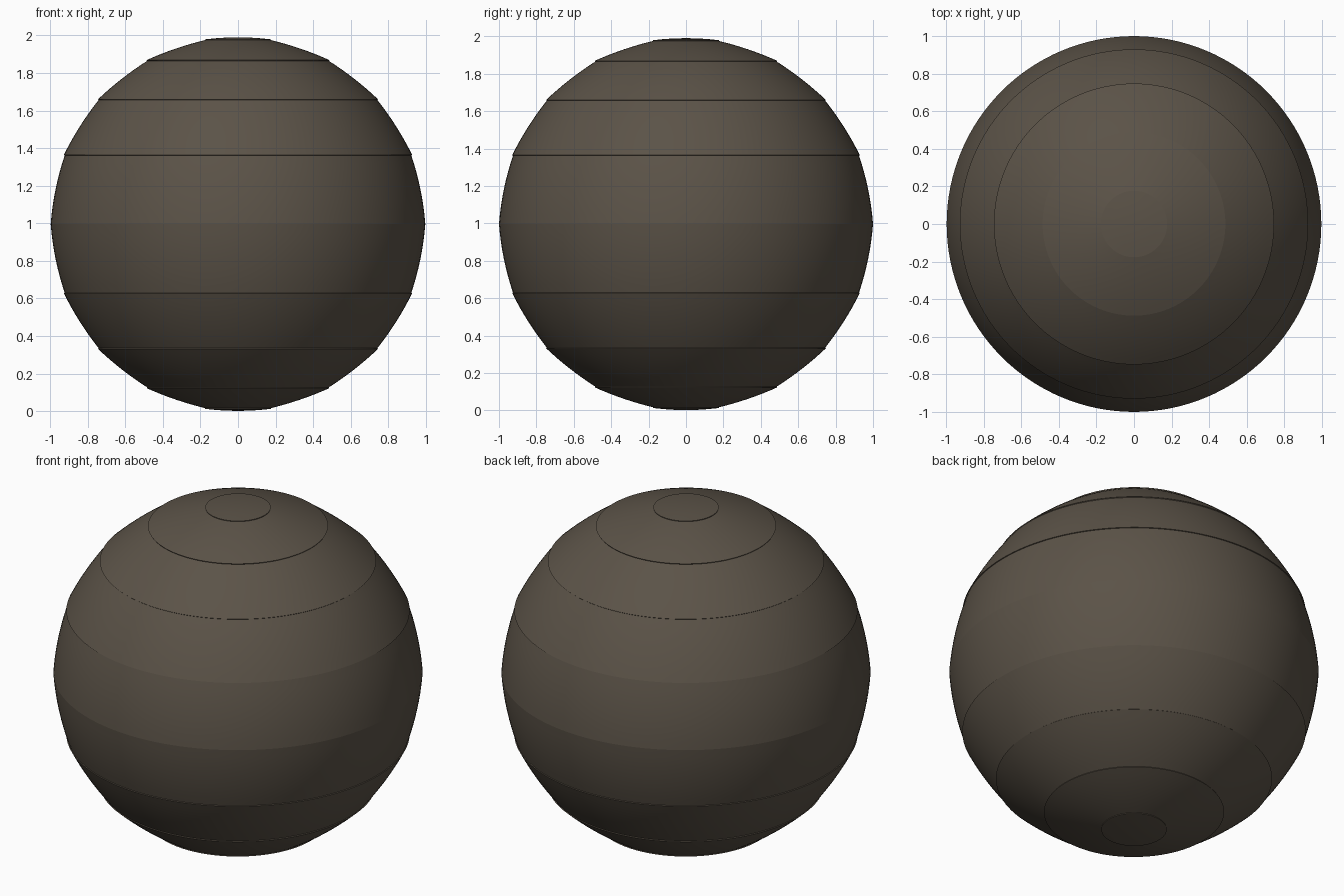
import bpy, bmesh, math

if "Cube" in bpy.data.objects:
    bpy.data.objects.remove(bpy.data.objects["Cube"])

SEG = 128
C = 0.996                      # sphere centre height
LIP = 0.005                    # small overhang at each seam
EDGES = [0, 21.6, 41.6, 60.8, 79.8]   # seam latitudes in degrees

clay = bpy.data.materials.new("dark brown clay")
clay.diffuse_color = (0.105, 0.086, 0.064, 1)
clay.use_nodes = True
clay.node_tree.nodes["Principled BSDF"].inputs["Base Color"].default_value = clay.diffuse_color


def lathe(name, profile, sign):
    """Spin (radius, height) points round z; sign flips to the lower half."""
    bm = bmesh.new()
    rings = []
    for r, h in profile:
        if r < 1e-5:
            rings.append([bm.verts.new((0, 0, C + sign * h))])
        else:
            rings.append([bm.verts.new((0.997 * r * math.cos(2 * math.pi * i / SEG),
                                        r * math.sin(2 * math.pi * i / SEG),
                                        C + sign * h)) for i in range(SEG)])
    for a, b in zip(rings, rings[1:]):
        for i in range(SEG):
            j = (i + 1) % SEG
            f = [a[i], a[j], b[0]] if len(b) == 1 else [a[i], a[j], b[j], b[i]]
            bm.faces.new(f if sign > 0 else f[::-1])
    me = bpy.data.meshes.new(name)
    bm.to_mesh(me)
    bm.free()
    me.materials.append(clay)
    ob = bpy.data.objects.new(name, me)
    bpy.context.collection.objects.link(ob)
    bpy.context.view_layer.objects.active = ob
    ob.select_set(True)
    bpy.ops.object.shade_smooth_by_angle(angle=math.radians(35))
    ob.select_set(False)


def polar(deg, radius):
    a = math.radians(deg)
    return (radius * math.cos(a), radius * math.sin(a))


for sign, half in ((1, "upper"), (-1, "lower")):
    # overlapping bands, slightly flatter than a true sphere between seams
    for n, (a0, a1) in enumerate(zip(EDGES, EDGES[1:])):
        pts = [polar(a0, 0.985)] if n else []
        for k in range(9):
            t = k / 8
            sag = 0.006 * 4 * t * (1 - t)
            pts.append(polar(a0 + (a1 - a0) * t, 1.0 - sag - LIP * t))
        lathe(f"{half}_band_{n + 1}", pts, sign)
    # pole cap
    top = 0.994
    lathe(f"{half}_cap", [polar(79.8, 0.98), polar(79.8, 0.999), (0.12, 0.989),
                          (0.06, 0.993), (0, top)], sign)
